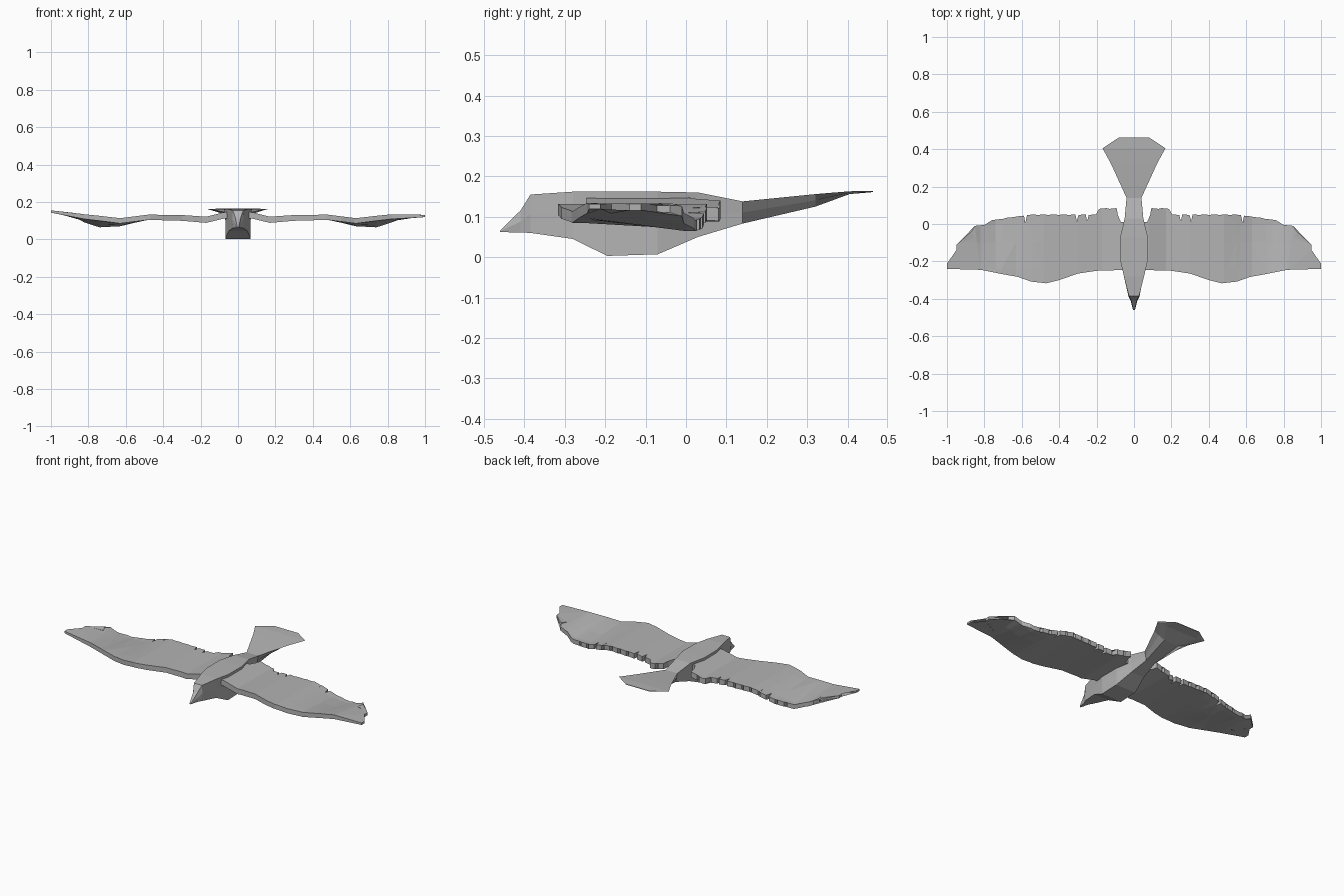
import bpy, bmesh
from mathutils import Vector

cube = bpy.data.objects.get("Cube")
if cube:
    bpy.data.objects.remove(cube, do_unlink=True)

grey = bpy.data.materials.new("plumage grey")
grey.use_nodes = True
colour = (0.45, 0.45, 0.45, 1)
grey.diffuse_color = colour
grey.node_tree.nodes["Principled BSDF"].inputs["Base Color"].default_value = colour


def finish(name, bm):
    bmesh.ops.recalc_face_normals(bm, faces=bm.faces[:])
    mesh = bpy.data.meshes.new(name)
    bm.to_mesh(mesh)
    bm.free()
    mesh.materials.append(grey)
    obj = bpy.data.objects.new(name, mesh)
    bpy.context.collection.objects.link(obj)


def lerp_table(table, x):
    for (x0, a), (x1, b) in zip(table, table[1:]):
        if x <= x1:
            return a + (b - a) * max(0, (x - x0) / (x1 - x0))
    return table[-1][1]


# Body, beak and fan tail: y, top z, bottom z, half widths at top, middle, bottom
sections = [
    (-.46, .066, .062, .004, .005, .004),
    (-.41, .115, .061, .014, .018, .014),
    (-.385, .155, .06, .027, .03, .027),
    (-.28, .162, .045, .054, .05, .05),
    (-.195, .162, .003, .073, .066, .068),
    (-.07, .162, .007, .074, .066, .068),
    (.03, .16, .05, .05, .046, .045),
    (.14, .138, .083, .04, .034, .03),
    (.32, .156, .125, .122, .09, .05),
    (.405, .163, .156, .168, .15, .11),
    (.463, .164, .161, .08, .08, .08),
]
bm = bmesh.new()
rings = []
for y, top, bottom, a, b, c in sections:
    mid = (top + bottom) / 2
    pts = [(a, top), (b, mid), (c, bottom), (-c, bottom), (-b, mid), (-a, top)]
    rings.append([bm.verts.new((x, y, z)) for x, z in pts])
for r, s in zip(rings, rings[1:]):
    for i in range(6):
        j = (i + 1) % 6
        bm.faces.new((r[i], r[j], s[j], s[i]))
bm.faces.new(rings[0])
bm.faces.new(rings[-1])
finish("body", bm)

# Wing plan: leading edge, three finger feathers, then notched trailing edge
front_and_tip = [
    (.03, -.245), (.2, -.25), (.3, -.265), (.4, -.3), (.47, -.317), (.55, -.308),
    (.62, -.283), (.72, -.265), (.82, -.245), (1, -.24), (1, -.212), (.855, -.185),
    (.95, -.14), (.95, -.112), (.855, -.072), (.87, -.04), (.85, -.01),
    (.8, -.005), (.76, .02),
]
trailing = [(.08, .085), (.17, .085), (.22, .052), (.55, .052), (.7, .032), (.75, .02)]
crest = [(.03, .15), (.08, .144), (.17, .121), (.3, .13), (.48, .132), (.63, .113), (.82, .135)]
depth = [(.03, .035), (.48, .028), (.63, .028), (.85, .025), (1, .012)]
droop = [(.5, 0), (.63, .015), (.74, .035), (.82, .02), (.87, 0)]


def wing(name, side, tip):
    outline = list(front_and_tip)
    feathers, step = 12, .055
    for i in reversed(range(feathers)):
        x0 = .085 + i * step
        x1 = x0 + step
        y = lerp_table(trailing, x0 + step / 2)
        outline += [(x1 - .008, y - .004), (x0 + .008, y), (x0 + .001, y - .038)]
    outline += [(.07, .01), (.03, .01)]
    bm = bmesh.new()
    lower = bm.faces.new([bm.verts.new((x, y, 0)) for x, y in outline])
    bmesh.ops.triangulate(bm, faces=[lower])
    cuts = [((x, 0, 0), (1, 0, 0)) for x in (.08, .17, .3, .4, .48, .55, .63, .74, .82)]
    cuts += [((0, y, 0), (0, 1, 0)) for y in (-.24, -.1, 0)]
    for point, normal in cuts:
        geom = bm.verts[:] + bm.edges[:] + bm.faces[:]
        bmesh.ops.bisect_plane(bm, geom=geom, plane_co=Vector(point), plane_no=Vector(normal))
    bottom = set(bm.verts)
    bmesh.ops.extrude_face_region(bm, geom=bm.faces[:], use_keep_orig=True)
    heights = crest + [(1, tip)]
    for v in bm.verts:
        x, y = v.co.x, v.co.y
        z = lerp_table(heights, x) - lerp_table(droop, x) * max(0, min(1, (y + .26) / .26))
        if v in bottom:
            z -= lerp_table(depth, x)
        v.co = (x * side, y, z)
    finish(name, bm)


wing("left_wing", 1, .131)
wing("right_wing", -1, .155)
